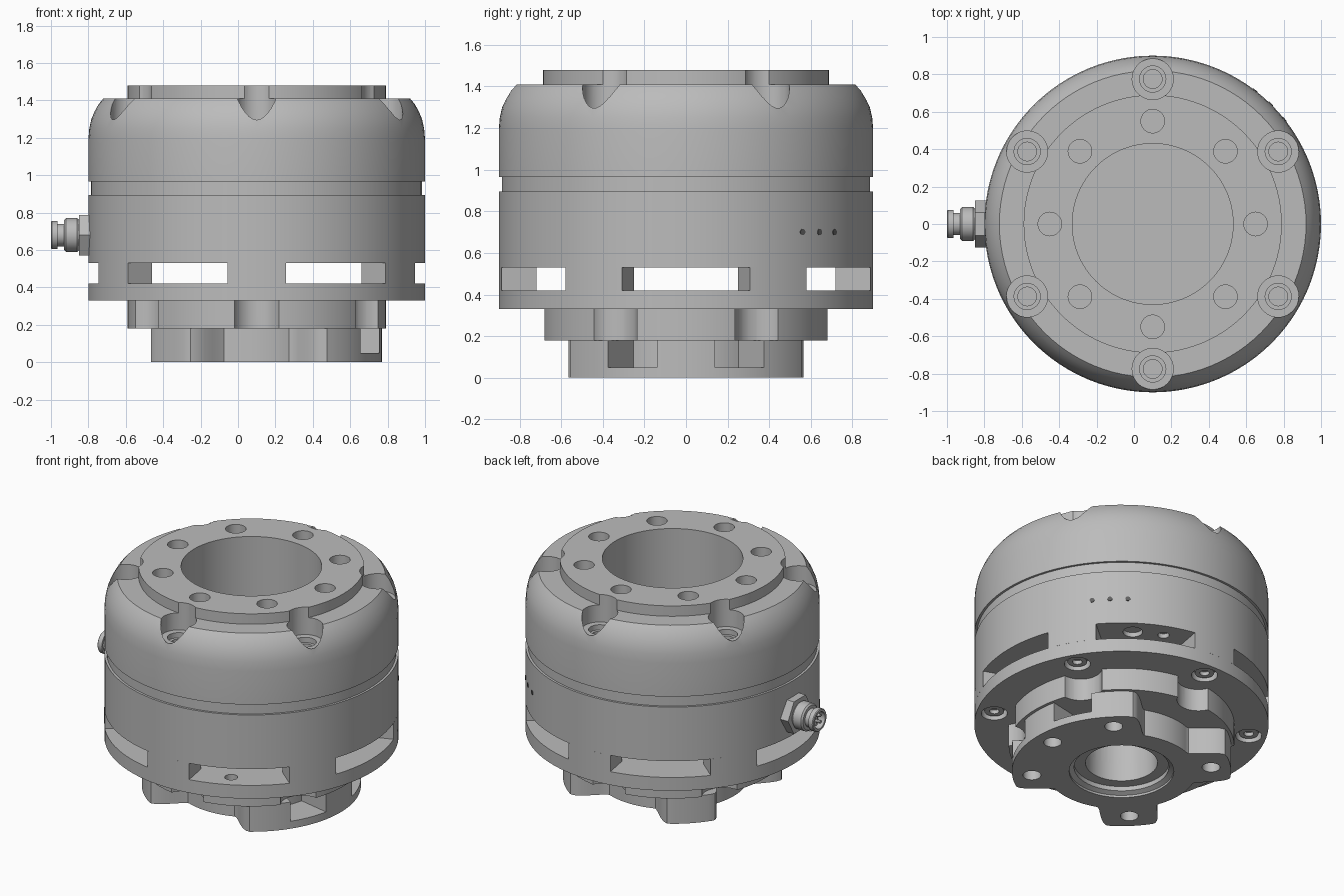
import bpy, bmesh, math
from math import cos, sin, pi, radians
from mathutils import Vector

CX = 0.1          # axis of the round housing
SEG = 96

cube = bpy.data.objects.get("Cube")
if cube:
    bpy.data.objects.remove(cube, do_unlink=True)


def material(name, value):
    m = bpy.data.materials.new(name)
    m.use_nodes = True
    colour = (value, value, value, 1)
    m.diffuse_color = colour
    m.node_tree.nodes["Principled BSDF"].inputs["Base Color"].default_value = colour
    return m


GREY = material("machined grey", 0.5)
DARK = material("dark grey", 0.12)


def lathe(bm, profile, centre=(0, 0), seg=SEG, turn=0.0):
    """Revolve (radius, height) points that start and end on the axis."""
    rings = []
    for i in range(seg):
        a = 2 * pi * i / seg + turn
        rings.append([bm.verts.new((centre[0] + r * cos(a), centre[1] + r * sin(a), z))
                      for r, z in profile])
    for i in range(seg):
        p, q = rings[i], rings[(i + 1) % seg]
        for k in range(len(profile) - 1):
            bm.faces.new((p[k], q[k], q[k + 1], p[k + 1]))
    bmesh.ops.remove_doubles(bm, verts=[v for ring in rings for v in ring], dist=1e-5)


def drum(bm, r, z0, z1, centre=(0, 0), seg=SEG, turn=0.0):
    lathe(bm, [(0, z0), (r, z0), (r, z1), (0, z1)], centre, seg, turn)


def prism(bm, outline, z0, z1):
    low = [bm.verts.new((x, y, z0)) for x, y in outline]
    high = [bm.verts.new((x, y, z1)) for x, y in outline]
    n = len(outline)
    bm.faces.new(low)
    bm.faces.new(high)
    for i in range(n):
        j = (i + 1) % n
        bm.faces.new((low[i], low[j], high[j], high[i]))


def polar(r, degrees):
    return (r * cos(radians(degrees)), r * sin(radians(degrees)))


def arc_block(bm, r0, r1, a0, a1, z0, z1, steps=8):
    angles = [a0 + (a1 - a0) * i / steps for i in range(steps + 1)]
    outline = [polar(r1, a) for a in angles] + [polar(r0, a) for a in reversed(angles)]
    prism(bm, outline, z0, z1)


def finish(name, bm, mat=GREY, location=(CX, 0, 0)):
    bmesh.ops.recalc_face_normals(bm, faces=bm.faces)
    mesh = bpy.data.meshes.new(name)
    bm.to_mesh(mesh)
    bm.free()
    obj = bpy.data.objects.new(name, mesh)
    obj.location = location
    mesh.materials.append(mat)
    bpy.context.collection.objects.link(obj)
    return obj


def select(obj):
    bpy.ops.object.select_all(action="DESELECT")
    obj.select_set(True)
    bpy.context.view_layer.objects.active = obj


def smooth(obj):
    select(obj)
    bpy.ops.object.shade_smooth_by_angle(angle=radians(30))


def cut(obj, bm):
    cutter = finish("cutter", bm)
    cutter.hide_render = True
    mod = obj.modifiers.new("cut", "BOOLEAN")
    mod.operation, mod.solver, mod.object = "DIFFERENCE", "EXACT", cutter
    select(obj)
    bpy.ops.object.modifier_apply(modifier=mod.name)
    bpy.data.objects.remove(cutter, do_unlink=True)


BOLTS = [30 + 60 * k for k in range(6)]

# Upper housing with rounded shoulder, seam groove and central bore
bm = bmesh.new()
lathe(bm, [(0, 1.0), (0.43, 1.0), (0.43, 1.48), (0.69, 1.48), (0.69, 1.41), (0.82, 1.41),
           (0.845, 1.38), (0.867, 1.34), (0.884, 1.3), (0.895, 1.25), (0.9, 1.19),
           (0.9, 0.965), (0.885, 0.965), (0.885, 0.895), (0.9, 0.895), (0.9, 0.53), (0, 0.53)])
housing = finish("housing", bm)
bm = bmesh.new()
for a in BOLTS:        # bolt pockets with stepped screw sockets
    lathe(bm, [(0, 1.22), (0.05, 1.22), (0.05, 1.26), (0.07, 1.26), (0.07, 1.295),
               (0.11, 1.295), (0.11, 1.6), (0, 1.6)], polar(0.775, a), 32)
for k in range(8):     # mounting holes in the top ring
    drum(bm, 0.063, 1.25, 1.6, polar(0.55, 45 * k), 32)
for a, r in ((55, 0.06), (69, 0.035)):
    drum(bm, r, 0.5, 0.56, polar(0.79, a), 24)
cut(housing, bm)
smooth(housing)

# Posts that leave the six side windows open
for k, a in enumerate(BOLTS):
    bm = bmesh.new()
    arc_block(bm, 0.73, 0.9, a - 10, a + 10, 0.42, 0.53)
    smooth(finish(f"window_post_{k + 1}", bm))

# Lower flange with bolt recesses underneath
bm = bmesh.new()
drum(bm, 0.9, 0.33, 0.42)
flange = finish("lower_flange", bm)
bm = bmesh.new()
for a in BOLTS:
    drum(bm, 0.08, 0.3, 0.38, polar(0.79, a), 32)
drum(bm, 0.04, 0.36, 0.45, polar(0.79, -64), 24)
drum(bm, 0.22, 0.3, 0.4, seg=64)
cut(flange, bm)
smooth(flange)
for k, a in enumerate(BOLTS):
    bm = bmesh.new()
    lathe(bm, [(0, 0.37), (0.03, 0.37), (0.03, 0.345), (0.06, 0.345), (0.06, 0.385), (0, 0.385)],
          polar(0.79, a), 24)
    smooth(finish(f"flange_screw_{k + 1}", bm))

# Scalloped spacer plate
bm = bmesh.new()
drum(bm, 0.69, 0.18, 0.33)
spacer = finish("spacer_plate", bm)
bm = bmesh.new()
for a in BOLTS:
    drum(bm, 0.13, 0.1, 0.4, polar(0.73, a), 32)
drum(bm, 0.22, 0.1, 0.4, seg=64)
cut(spacer, bm)
smooth(spacer)


# Mounting foot: a broad sector on the left and two single lobes
def foot_radius(a):
    gap = min(abs(a) - 56, abs(abs(a) - 135) - 12)
    t = min(max(gap / 12, 0), 1)
    return 0.67 - 0.21 * t * t * (3 - 2 * t)


bm = bmesh.new()
prism(bm, [polar(foot_radius(a), a) for a in range(-180, 180, 2)], 0, 0.18)
foot = finish("mounting_foot", bm)
bm = bmesh.new()
lathe(bm, [(0, -0.1), (0.32, -0.1), (0.32, 0.015), (0.29, 0.03), (0.29, 0.06), (0.22, 0.06),
           (0.22, 0.3), (0, 0.3)], seg=64)
for a in (0, 45, -45, 135, -135):
    drum(bm, 0.055, -0.1, 0.3, polar(0.55, a), 32)
cut(foot, bm)
bm = bmesh.new()
for s in (1, -1):
    arc_block(bm, 0.45, 0.8, s * 12, s * 34, 0.05, 0.3)
cut(foot, bm)
smooth(foot)

# Cable connector on the right side
def place_connector(name, bm, mat=GREY):
    obj = finish(name, bm, mat, (-0.75, 0, 0.68))
    obj.rotation_euler = (0, -pi / 2, 0)
    smooth(obj)


bm = bmesh.new()
drum(bm, 0.125, -0.06, 0.1, seg=6, turn=pi / 6)
place_connector("connector_nut", bm)
bm = bmesh.new()
lathe(bm, [(0, 0.09), (0.075, 0.09), (0.09, 0.11), (0.09, 0.17), (0.08, 0.18), (0.06, 0.18),
           (0.06, 0.215), (0.075, 0.215), (0.075, 0.245), (0.07, 0.25), (0.055, 0.25),
           (0.055, 0.2), (0, 0.2)], seg=40)
place_connector("connector_barrel", bm)
bm = bmesh.new()
for k in range(4):
    drum(bm, 0.01, 0.19, 0.24, polar(0.03, 45 + 90 * k), 12)
place_connector("connector_pins", bm)

# Three indicator dots on the back left of the housing
for k, a in enumerate((38.5, 45.5, 52.5)):
    bm = bmesh.new()
    drum(bm, 0.015, -0.004, 0.003, seg=16)
    x, y = polar(0.9, a)
    dot = finish(f"indicator_dot_{k + 1}", bm, DARK, (CX + x, y, 0.7))
    dot.rotation_euler = Vector((x, y, 0)).to_track_quat("Z", "Y").to_euler()
